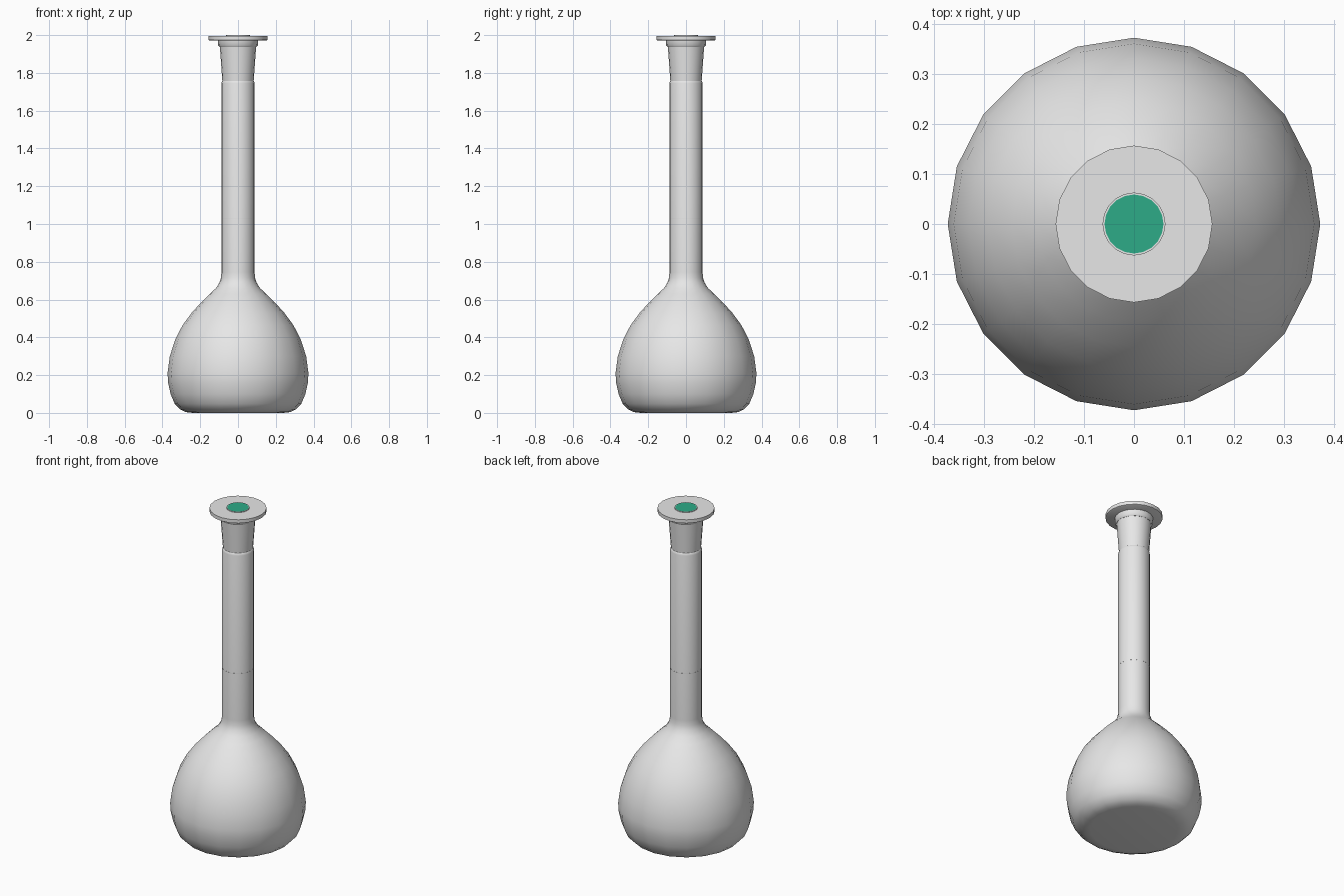
import bpy
import math

if "Cube" in bpy.data.objects:
    bpy.data.objects.remove(bpy.data.objects["Cube"])

SIDES = 20


def material(name, rgb):
    m = bpy.data.materials.new(name)
    m.diffuse_color = (*rgb, 1.0)
    m.use_nodes = True
    m.node_tree.nodes["Principled BSDF"].inputs["Base Color"].default_value = m.diffuse_color
    return m


glass = material("pale_grey", (0.8, 0.8, 0.8))
green = material("green", (0.026, 0.41, 0.245))


def lathe(name, profile, mats, accent_from=None):
    """Spin a (radius, height) profile, listed bottom to top, around z.
    A radius of 0 closes the end with a cap; bands from accent_from on use material 2."""
    verts, faces, rings, slots = [], [], [], []
    for r, z in profile:
        rings.append(len(verts))
        for i in range(SIDES):
            a = 2 * math.pi * i / SIDES
            verts.append((r * math.cos(a), r * math.sin(a), z))
    faces.append(list(reversed(range(SIDES))))
    slots.append(0)
    for k in range(len(rings) - 1):
        for i in range(SIDES):
            j = (i + 1) % SIDES
            faces.append((rings[k] + i, rings[k] + j, rings[k + 1] + j, rings[k + 1] + i))
            slots.append(0)
    faces.append([rings[-1] + i for i in range(SIDES)])
    slots.append(1 if accent_from else 0)
    mesh = bpy.data.meshes.new(name)
    mesh.from_pydata(verts, [], faces)
    for m in mats:
        mesh.materials.append(m)
    for p, s in zip(mesh.polygons, slots):
        p.material_index = s
    mesh.update()
    ob = bpy.data.objects.new(name, mesh)
    bpy.context.collection.objects.link(ob)
    bpy.ops.object.select_all(action='DESELECT')
    ob.select_set(True)
    bpy.context.view_layer.objects.active = ob
    bpy.ops.object.shade_smooth_by_angle(angle=math.radians(38))
    return ob


# Pear-shaped bulb flowing into the long straight neck
lathe("flask_body", [
    (0.24, 0.0), (0.275, 0.004), (0.305, 0.018), (0.335, 0.048), (0.357, 0.10),
    (0.37, 0.16), (0.373, 0.21), (0.361, 0.30), (0.332, 0.39),
    (0.293, 0.465), (0.245, 0.53), (0.195, 0.585), (0.15, 0.63),
    (0.117, 0.66), (0.098, 0.69), (0.090, 0.715), (0.088, 0.745),
    (0.088, 1.745), (0.085, 1.756), (0.080, 1.762)], [glass])

# Fine fill mark around the neck
lathe("fill_mark", [(0.0885, 1.028), (0.0885, 1.032)], [glass])

# Tapered socket at the top of the neck
lathe("neck_socket", [(0.083, 1.758), (0.096, 1.938)], [glass])

# Lip of the socket
lathe("neck_lip", [(0.097, 1.936), (0.105, 1.946), (0.106, 1.974)], [glass])

# Flat stopper with a coloured disc on top
lathe("stopper", [(0.152, 1.972), (0.157, 1.975), (0.157, 1.996),
                  (0.063, 1.996), (0.063, 2.0), (0.059, 2.0)],
      [glass, green], accent_from=True)
